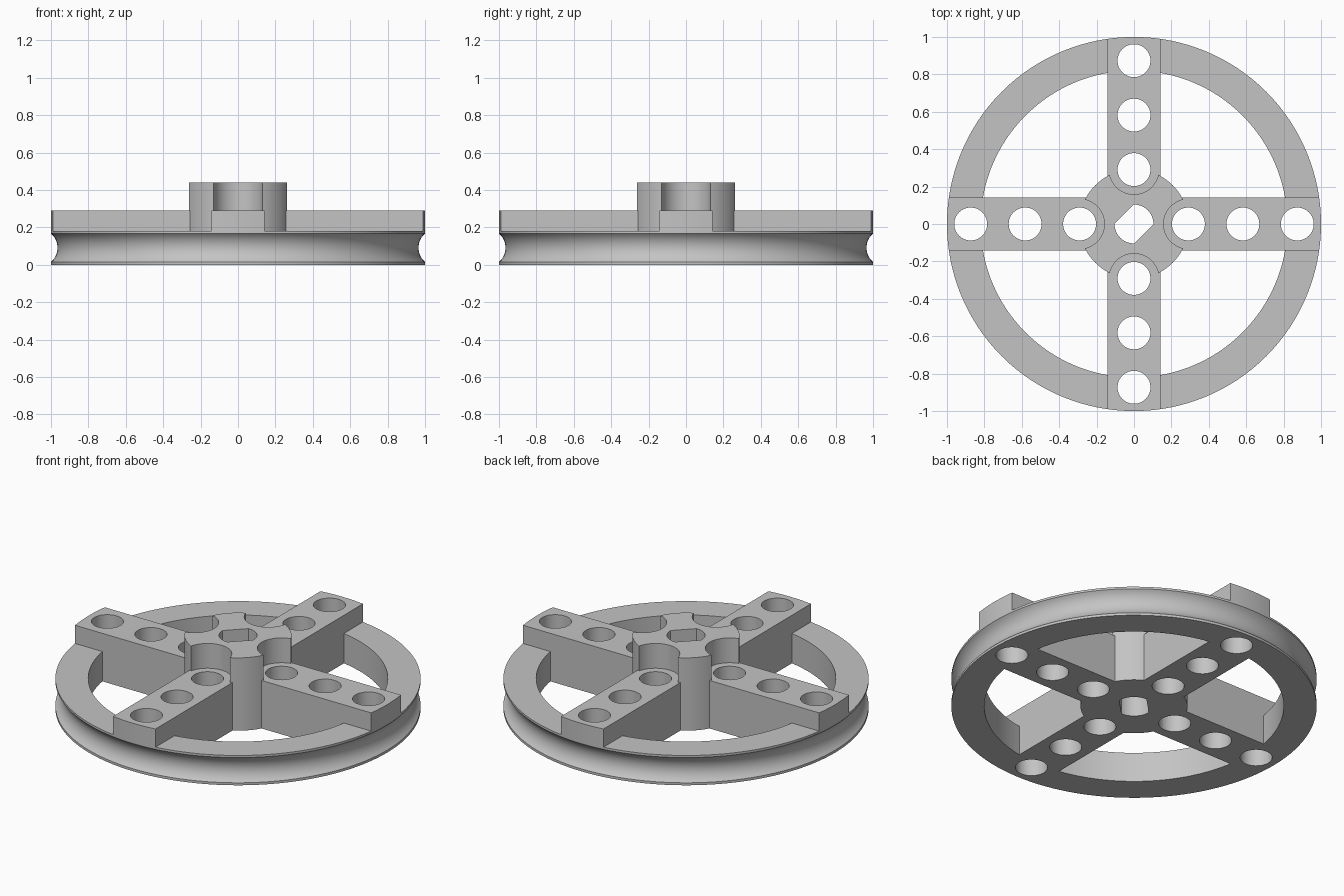
import bpy, bmesh
from math import sin, cos, asin, pi, radians

if "Cube" in bpy.data.objects:
    bpy.data.objects.remove(bpy.data.objects["Cube"], do_unlink=True)

SEG = 128
RIM_IN, RIM_TOP = 0.82, 0.18
ARM_HALF, ARM_TOP = 0.142, 0.29
HUB_R, HUB_TOP = 0.293, 0.44
HOLE_R, HOLE_STEP = 0.088, 0.291

grey = bpy.data.materials.new("light_grey")
grey.use_nodes = True
colour = (0.55, 0.55, 0.55, 1)
grey.diffuse_color = colour
grey.node_tree.nodes["Principled BSDF"].inputs["Base Color"].default_value = colour


def add_object(name, bm):
    bmesh.ops.recalc_face_normals(bm, faces=bm.faces)
    mesh = bpy.data.meshes.new(name)
    bm.to_mesh(mesh)
    bm.free()
    mesh.materials.append(grey)
    ob = bpy.data.objects.new(name, mesh)
    bpy.context.collection.objects.link(ob)
    return ob


def arc(r, a, b, n, cx=0, cy=0):
    return [(cx + r * cos(a + (b - a) * i / n), cy + r * sin(a + (b - a) * i / n))
            for i in range(n + 1)]


def prism(name, outline, z0, z1):
    bm = bmesh.new()
    low = [bm.verts.new((x, y, z0)) for x, y in outline]
    high = [bm.verts.new((x, y, z1)) for x, y in outline]
    bm.faces.new(low)
    bm.faces.new(high)
    for i in range(len(low)):
        j = (i + 1) % len(low)
        bm.faces.new((low[i], low[j], high[j], high[i]))
    return add_object(name, bm)


def cylinder(name, r, z0, z1, n=48, x=0, y=0):
    return prism(name, arc(r, 0, 2 * pi, n, x, y)[:-1], z0, z1)


def lathe(name, profile):
    bm = bmesh.new()
    rings = [[bm.verts.new((r * cos(2 * pi * i / SEG), r * sin(2 * pi * i / SEG), z))
              for i in range(SEG)] for r, z in profile]
    for a, b in zip(rings, rings[1:]):
        for i in range(SEG):
            j = (i + 1) % SEG
            bm.faces.new((a[i], a[j], b[j], b[i]))
    bm.faces.new(rings[0])
    bm.faces.new(rings[-1])
    return add_object(name, bm)


def combine(target, tool, operation="DIFFERENCE"):
    tool.hide_render = True
    mod = target.modifiers.new(operation.title(), "BOOLEAN")
    mod.operation, mod.solver, mod.object = operation, "EXACT", tool
    bpy.context.view_layer.objects.active = target
    bpy.ops.object.modifier_apply(modifier=mod.name)
    bpy.data.objects.remove(tool, do_unlink=True)


# Turned disc with a round belt groove in its edge
chord, depth, mid = 0.076, 0.035, 0.091
groove_r = (chord ** 2 + depth ** 2) / (2 * depth)
half = asin(chord / groove_r)
groove = arc(groove_r, pi + half, pi - half, 14, 1 - depth + groove_r, mid)
wheel = lathe("pulley_wheel", [(1, 0)] + groove + [(1, RIM_TOP), (1, ARM_TOP)])


# Quarter openings: through the disc inside the rim, and down to the rim top outside it
def quarter(name, radius, z0, z1, turn):
    a = asin(ARM_HALF / radius)
    points = [(ARM_HALF, ARM_HALF)] + arc(radius, a, pi / 2 - a, 32)
    c, s = round(cos(turn)), round(sin(turn))
    return prism(name, [(x * c - y * s, x * s + y * c) for x, y in points], z0, z1)


for k in range(4):
    combine(wheel, quarter("window_cutter", RIM_IN, -0.1, 0.4, k * pi / 2))
    combine(wheel, quarter("rim_step_cutter", 1.2, RIM_TOP, 0.4, k * pi / 2))

# Raised hub
combine(wheel, cylinder("hub", HUB_R, 0, HUB_TOP, 96), "UNION")

# Hub notches and rows of holes along the four arms
for dx, dy in ((1, 0), (0, 1), (-1, 0), (0, -1)):
    combine(wheel, cylinder("notch_cutter", 0.133, ARM_TOP, 0.6, 48,
                            dx * HOLE_STEP, dy * HOLE_STEP))
    for n in (1, 2, 3):
        d = n * HOLE_STEP
        combine(wheel, cylinder("hole_cutter", HOLE_R, -0.1, 0.6, 48, dx * d, dy * d))

# Axle bore with two flats, set diagonally
bore_r, flat = 0.104, asin(0.075 / 0.104)
bore = (arc(bore_r, pi / 4 - flat, pi / 4 + flat, 16)
        + arc(bore_r, 5 * pi / 4 - flat, 5 * pi / 4 + flat, 16))
combine(wheel, prism("bore_cutter", bore, -0.1, 0.6))

# Smooth round walls, keep edges sharp
bpy.ops.object.select_all(action="DESELECT")
wheel.select_set(True)
bpy.context.view_layer.objects.active = wheel
bpy.ops.object.shade_smooth_by_angle(angle=radians(30))
